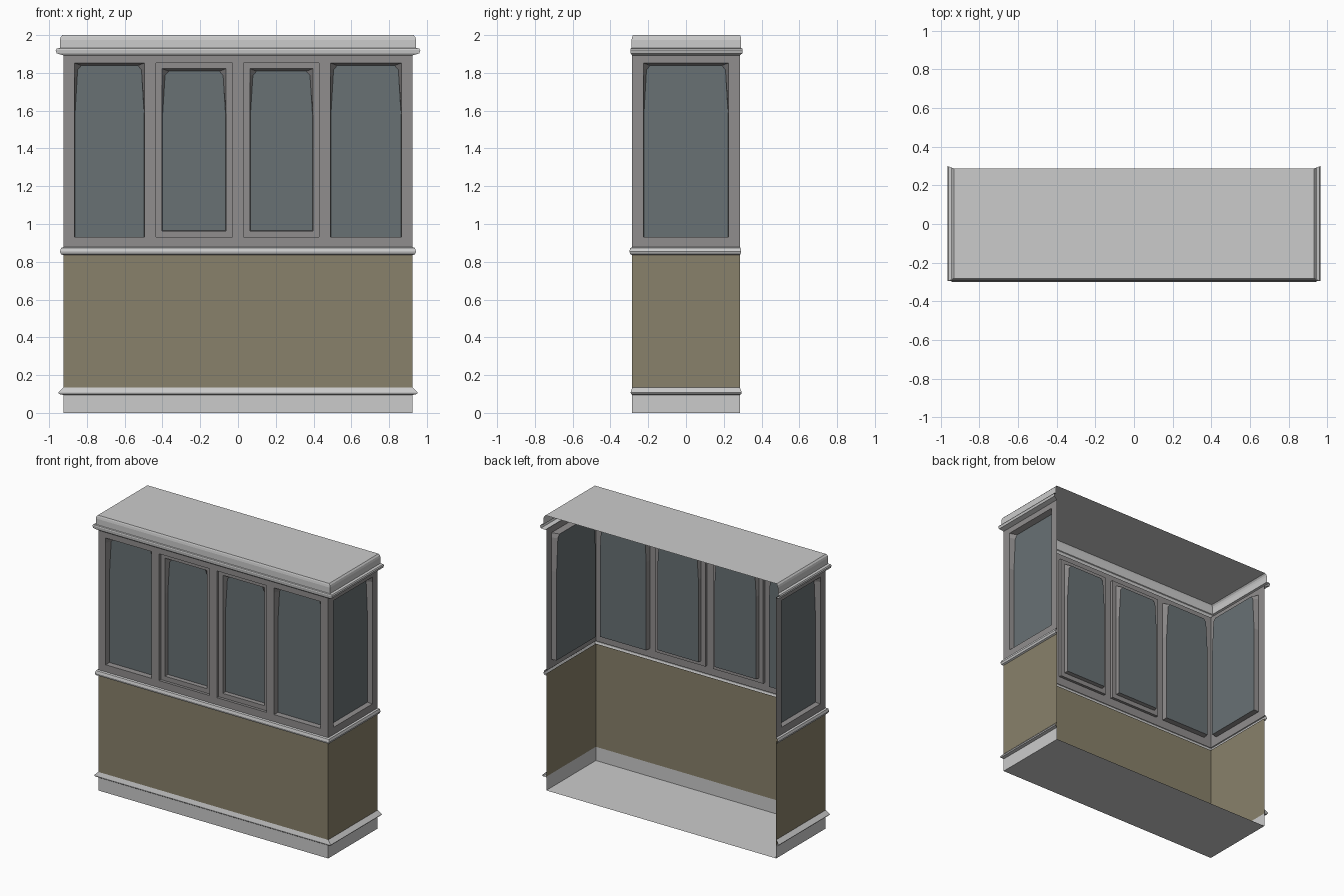
import bpy

cube = bpy.data.objects.get("Cube")
if cube:
    bpy.data.objects.remove(cube)

X, Y = 0.925, 0.285          # half width and half depth of the walls


def material(name, rgb):
    m = bpy.data.materials.new(name)
    m.use_nodes = True
    m.diffuse_color = (*rgb, 1)
    m.node_tree.nodes["Principled BSDF"].inputs["Base Color"].default_value = (*rgb, 1)
    return m


WHITE = material("white trim", (0.60, 0.60, 0.60))
GREY = material("grey frame", (0.28, 0.27, 0.27))
GLASS = material("blue grey glass", (0.14, 0.165, 0.175))
BROWN = material("olive brown panel", (0.25, 0.22, 0.145))


def add_object(name, verts, faces, mats, slots=None):
    mesh = bpy.data.meshes.new(name)
    mesh.from_pydata(verts, [], faces)
    for m in mats:
        mesh.materials.append(m)
    for i, s in enumerate(slots or []):
        mesh.polygons[i].material_index = s
    ob = bpy.data.objects.new(name, mesh)
    bpy.context.collection.objects.link(ob)
    return ob


def u_ring(dx, dy, z):
    """Three-sided path round the front and sides, open at the back."""
    x, front, back = X + dx, -Y - dy, Y + dx * 0.37
    return [(-x, back, z), (-x, front, z), (x, front, z), (x, back, z)]


def u_sweep(name, profile, mat, cap=None):
    """Loft a (side offset, front offset, height) profile round the walls."""
    verts = [p for ring in profile for p in u_ring(*ring)]
    faces = [(r * 4 + i, r * 4 + i + 1, r * 4 + i + 5, r * 4 + i + 4)
             for r in range(len(profile) - 1) for i in range(3)]
    if cap == "bottom":
        faces.append((3, 2, 1, 0))
    if cap == "top":
        n = len(verts)
        faces.append((n - 4, n - 3, n - 2, n - 1))
    return add_object(name, verts, faces, [mat])


# Solid lower walls, mouldings and roof
u_sweep("plinth_and_floor", [(0, 0, 0), (0, 0, 0.1)], WHITE, "bottom")
u_sweep("base_moulding", [(0, 0, 0.095), (0.022, 0.006, 0.1),
                          (0.027, 0.008, 0.108), (0, 0, 0.135)], WHITE)
u_sweep("lower_panels", [(0, 0, 0.1), (0, 0, 0.85)], BROWN)
u_sweep("sill_moulding", [(0, 0, 0.835), (0.012, 0.01, 0.84), (0.018, 0.015, 0.855),
                          (0.012, 0.01, 0.873), (0, 0, 0.878)], WHITE)
u_sweep("cornice", [(0, 0, 1.893), (0.035, 0.008, 1.903), (0.04, 0.01, 1.92),
                    (0.035, 0.008, 1.928), (0.018, 0.003, 1.932)], WHITE)
u_sweep("roof", [(0.018, 0.003, 1.932), (0.018, 0.003, 1.975),
                 (0.014, 0, 1.99), (0.005, -0.004, 2)], WHITE, "top")


# Window walls: each maps (along, height, inward depth) to space
def front_map(u, z, d):
    return (u, -Y + d, z)


def right_map(u, z, d):
    return (X - d, u, z)


def left_map(u, z, d):
    return (-X + d, -u, z)


Z0, Z1 = 0.93, 1.852


def window_wall(name, place, half, openings):
    """Flat frame with a row of openings left out."""
    us = [-half] + [u for o in openings for u in o] + [half]
    zs = [0.87, Z0, Z1, 1.9]
    n = len(us)
    verts = [place(u, z, 0) for z in zs for u in us]
    faces = [(r * n + i, r * n + i + 1, r * n + n + i + 1, r * n + n + i)
             for r in range(3) for i in range(n - 1) if not (r == 1 and i % 2)]
    add_object(name, verts, faces, [GREY])


def outline(u0, u1, z0, z1, taper=0, drop=0):
    """Rectangle whose upper corners may lean in and be clipped."""
    clip = 0.02 if taper else 0
    right = [(u1, z0), (u1, z0 + (z1 - z0) * 0.7),
             (u1 - taper, z1 - 0.035), (u1 - taper - clip, z1 - drop)]
    return right + [(u0 + u1 - u, z) for u, z in reversed(right)]


def window(name, place, u0, u1, sash=False):
    """Nested loops step inward and end in a glass face."""
    rect = outline(u0, u1, Z0, Z1)
    loops = [(rect, 0)]
    depth = 0.04
    z0, z1 = Z0, Z1
    if sash:
        loops.append((rect, 0.02))
        u0, u1, z0, z1 = u0 + 0.033, u1 - 0.033, Z0 + 0.033, Z1 - 0.03
        loops.append((outline(u0, u1, z0, z1), 0.02))
        depth = 0.05
    loops.append((outline(u0 + 0.002, u1 - 0.002, z0 + 0.002, z1, 0.014, 0.013), depth))
    n = len(rect)
    verts = [place(u, z, d) for loop, d in loops for u, z in loop]
    faces = [(k * n + i, k * n + (i + 1) % n, (k + 1) * n + (i + 1) % n, (k + 1) * n + i)
             for k in range(len(loops) - 1) for i in range(n)]
    faces.append(tuple(range(len(verts) - n, len(verts))))
    add_object(name, verts, faces, [GREY, GLASS], [0] * (len(faces) - 1) + [1])


front = [(-0.865, -0.495), (-0.435, -0.03), (0.03, 0.43), (0.49, 0.865)]
window_wall("front_window_frame", front_map, X, front)
for i, (a, b) in enumerate(front):
    is_sash = i in (1, 2)
    window(f"front_{'sash' if is_sash else 'pane'}_{i + 1}", front_map, a, b, is_sash)

for side, place in (("right", right_map), ("left", left_map)):
    window_wall(side + "_window_frame", place, Y, [(-0.225, 0.225)])
    window(side + "_pane", place, -0.225, 0.225)
